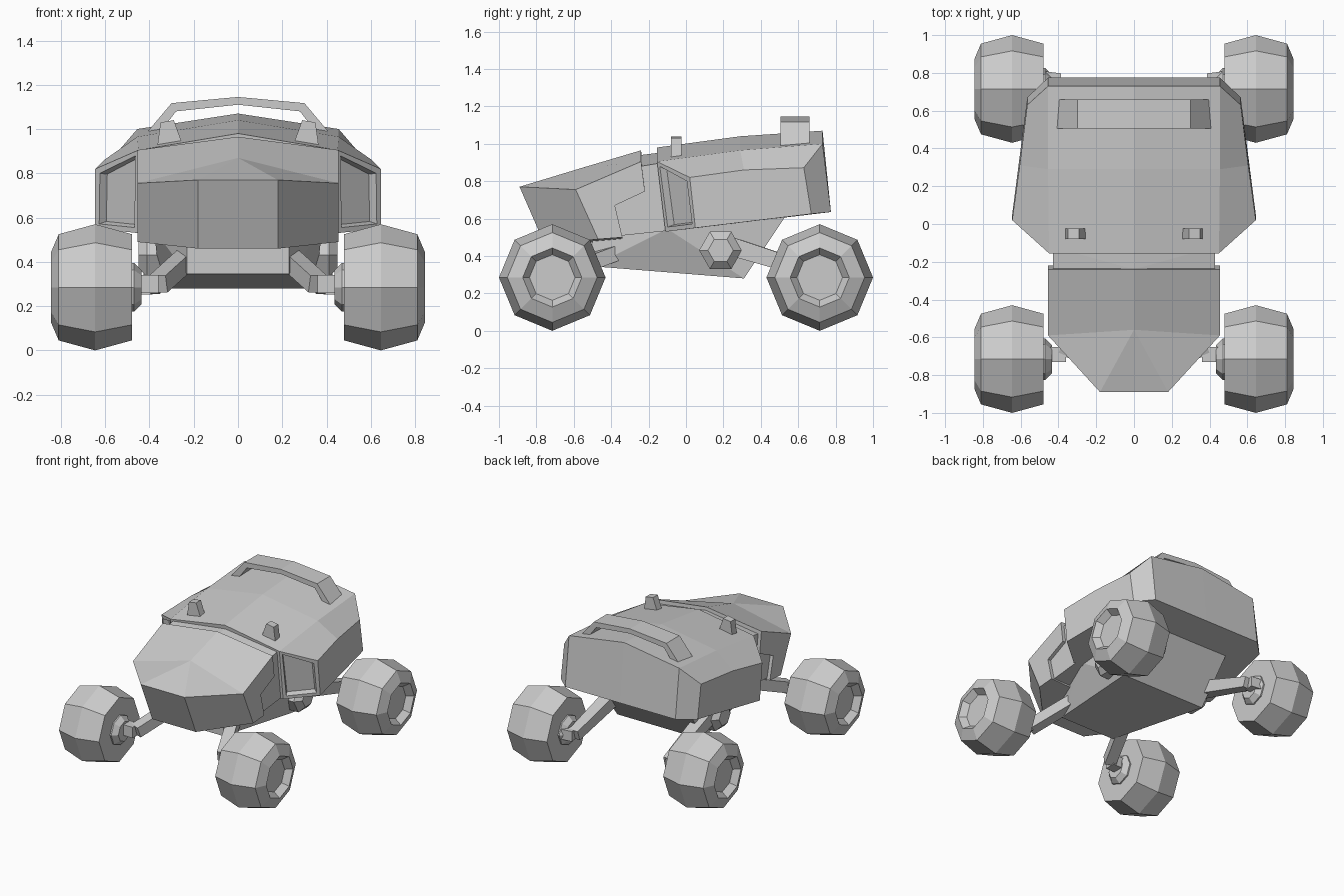
import bpy, bmesh
from math import sin, cos, pi
from mathutils import Vector

if "Cube" in bpy.data.objects:
    bpy.data.objects.remove(bpy.data.objects["Cube"])


def finish(name, bm):
    bmesh.ops.recalc_face_normals(bm, faces=bm.faces[:])
    me = bpy.data.meshes.new(name)
    bm.to_mesh(me)
    bm.free()
    ob = bpy.data.objects.new(name, me)
    bpy.context.collection.objects.link(ob)
    return ob


def hull(name, pts):
    bm = bmesh.new()
    for p in pts:
        bm.verts.new(p)
    r = bmesh.ops.convex_hull(bm, input=bm.verts[:])
    loose = [v for v in bm.verts if not v.link_faces]
    bmesh.ops.delete(bm, geom=loose, context='VERTS')
    bmesh.ops.dissolve_limit(bm, angle_limit=0.02, verts=bm.verts[:], edges=bm.edges[:])
    return finish(name, bm)


def both(pts):
    return [(s * x, y, z) for x, y, z in pts for s in (1, -1)]


def half_shell(name, verts, faces, window=None):
    # Right half given, left half mirrored and welded; window = face to recess
    bm = bmesh.new()
    panes = []
    for s in (1, -1):
        vs = [bm.verts.new((s * x, y, z)) for x, y, z in verts]
        for i, f in enumerate(faces):
            face = bm.faces.new([vs[k] for k in f])
            if i == window:
                panes.append(face)
    bmesh.ops.remove_doubles(bm, verts=bm.verts[:], dist=1e-4)
    bmesh.ops.recalc_face_normals(bm, faces=bm.faces[:])
    if panes:
        bmesh.ops.inset_individual(bm, faces=panes, thickness=0.033, depth=0)
        bmesh.ops.inset_individual(bm, faces=panes, thickness=0.012, depth=-0.04)
    return finish(name, bm)


def lathe_x(name, profile, n, side, y, z):
    # Revolve (x, radius) pairs around an axis parallel to x
    bm = bmesh.new()
    rings = [[bm.verts.new((side * x, y + r * cos(2 * pi * i / n), z + r * sin(2 * pi * i / n)))
              for i in range(n)] for x, r in profile]
    for a, b in zip(rings, rings[1:]):
        for i in range(n):
            j = (i + 1) % n
            bm.faces.new((a[i], a[j], b[j], b[i]))
    bm.faces.new(rings[0])
    bm.faces.new(rings[-1])
    return finish(name, bm)


def beam(name, path, sizes, side):
    # Square-section bar, one hull per straight run
    for k in range(len(path) - 1):
        pts = []
        p, q = Vector(path[k]), Vector(path[k + 1])
        d = (q - p).normalized()
        u = d.cross(Vector((0, 0, 1))).normalized()
        w = u.cross(d)
        for c, h in ((p, sizes[k] / 2), (q, sizes[k + 1] / 2)):
            for a in (-h, h):
                for b in (-h, h):
                    v = c + u * a + w * b
                    pts.append((v.x * side, v.y, v.z))
        hull(f"{name}_{k + 1}", pts)


# Hood with notched side panels
half_shell("hood",
    [(0, -.89, .77), (.18, -.89, .77), (.455, -.59, .755), (.455, -.24, .905), (0, -.24, .965),
     (0, -.56, .87), (0, -.755, .46), (.18, -.755, .46), (.455, -.47, .49), (.455, -.34, .5),
     (.455, -.38, .67), (.455, -.22, .745), (0, -.34, .48), (0, -.22, .745), (0, -.38, .67)],
    [(0, 1, 5), (1, 2, 5), (5, 2, 3, 4), (0, 6, 7, 1), (1, 7, 8, 2), (2, 8, 9, 10, 11, 3),
     (6, 12, 9, 8, 7), (4, 3, 11, 13), (13, 11, 10, 14), (14, 10, 9, 12)])

# Cabin with recessed side windows
half_shell("cabin",
    [(0, -.155, .98), (0, .29, 1.04), (0, .73, 1.07), (.45, -.155, .905), (.455, .29, .965),
     (.455, .73, 1.0), (.645, .02, .82), (.605, .31, .86), (.565, .63, .872), (.45, -.11, .53),
     (.645, .05, .55), (.565, .67, .625), (.455, .775, .635), (0, -.11, .53), (0, .775, .635)],
    [(0, 3, 4, 1), (1, 4, 5, 2), (3, 6, 7, 4), (4, 7, 8, 5), (6, 10, 11, 8, 7), (5, 8, 11, 12),
     (2, 5, 12, 14), (3, 9, 10, 6), (0, 3, 9, 13), (13, 14, 12, 11, 10, 9)], window=7)

# Recessed core joining hood and cabin
hull("body_core", both([(.43, -.43, .5), (.43, -.43, .78), (.43, -.24, .88), (.43, -.12, .9),
                        (.43, -.05, .54)]) + [(0, -.24, .94), (0, -.12, .955)])

# Chassis, widening to the rear
hull("chassis", both([(.23, -.5, .345), (.23, -.5, .5), (.35, .31, .28), (.38, .53, .61),
                      (.38, -.1, .545)]))

# Roof bar: arched strip on angled legs
outer = [(.42, .975), (.30, 1.117), (0, 1.145)]
inner = [(0, 1.11), (.28, 1.08), (.36, .975)]
profile = outer + [(-x, z) for x, z in outer[1::-1]] + [(-x, z) for x, z in inner[:0:-1]] + inner
bm = bmesh.new()
face = bm.faces.new([bm.verts.new((x, .505, z)) for x, z in profile])
ext = bmesh.ops.extrude_face_region(bm, geom=[face])
for v in ext["geom"]:
    if isinstance(v, bmesh.types.BMVert):
        v.co.y += .155
finish("roof_bar", bm)

for s, tag in ((1, "right"), (-1, "left")):
    # Small roof marker
    hull(f"roof_marker_{tag}", [(s * x, y, z) for x, z in ((.25, .93), (.29, 1.04), (.35, 1.03), (.365, .92))
                                for y in (-.08, -.025)])
    # Rear suspension pivot
    lathe_x(f"arm_pivot_{tag}", [(.26, .115), (.41, .115), (.45, .068)], 6, s, .185, .43)
    # Suspension arms
    beam(f"front_arm_{tag}", [(.2, -.3, .445), (.36, -.69, .30), (.47, -.69, .30)], (.08, .08, .08), s)
    beam(f"rear_arm_{tag}", [(.36, .2, .465), (.39, .76, .29), (.47, .77, .29)], (.10, .075, .075), s)
    # Wheels and inner hubs
    for y, end in ((-.715, "front"), (.715, "rear")):
        lathe_x(f"{end}_wheel_{tag}", [(.48, .24), (.645, .285), (.81, .24), (.845, .158),
                                       (.80, .122)], 8, s, y, .285)
        lathe_x(f"{end}_hub_{tag}", [(.435, .075), (.47, .11), (.49, .11)], 8, s, y, .285)
